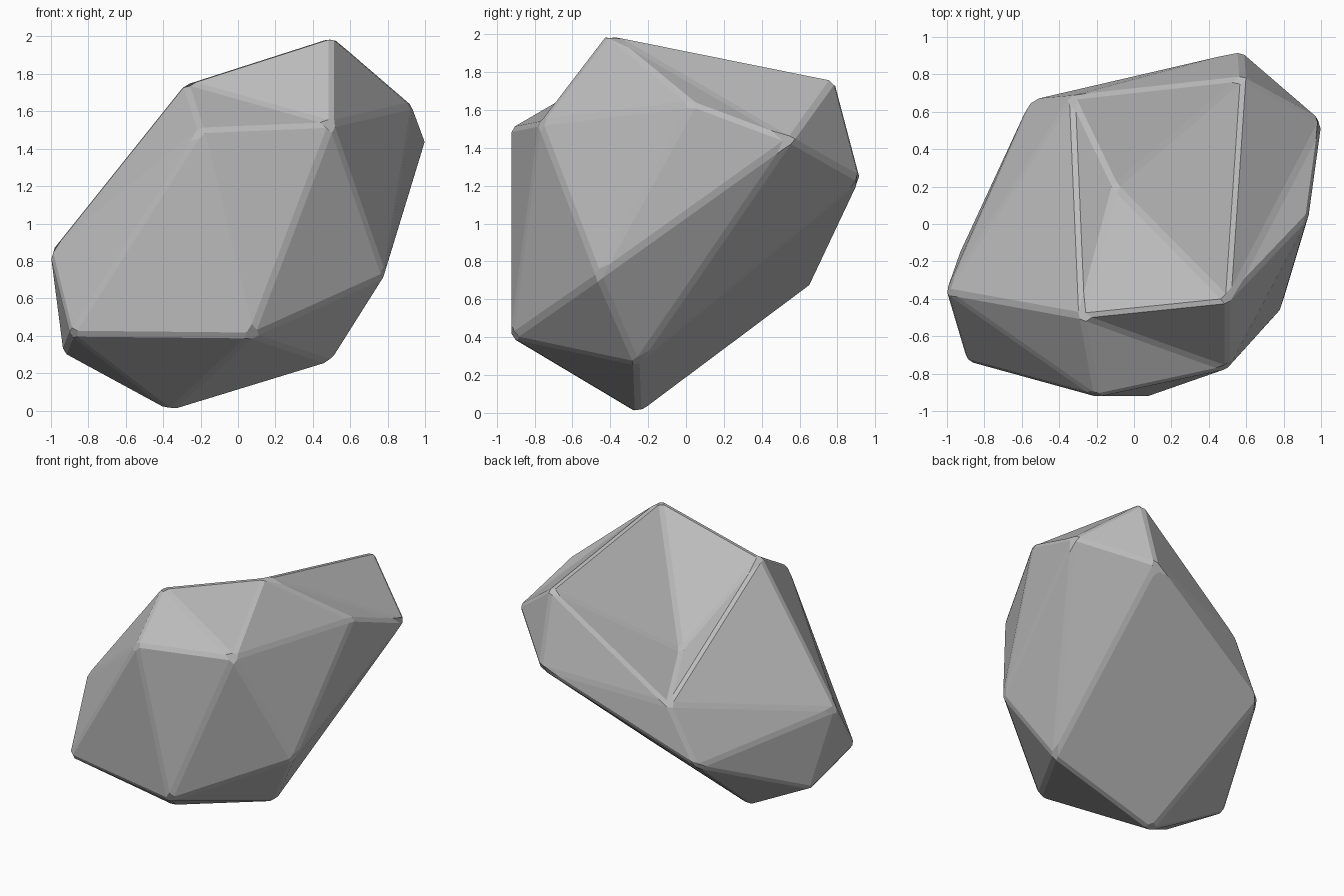
import bpy, bmesh
from mathutils import Vector

old = bpy.data.objects.get("Cube")
if old:
    bpy.data.objects.remove(old, do_unlink=True)

# Stone colour
stone = bpy.data.materials.new("stone grey")
stone.use_nodes = True
grey = (0.5, 0.5, 0.5, 1)
stone.diffuse_color = grey
stone.node_tree.nodes["Principled BSDF"].inputs["Base Color"].default_value = grey

# Corners of the boulder
corners = {
    "peak": (.5, -.41, 2), "crown_right": (-.28, -.49, 1.75),
    "brow_right": (-.2, -.92, 1.5), "brow_left": (.5, -.77, 1.53),
    "chin": (.07, -.92, .4), "toe": (-.89, -.73, .41),
    "flank": (-1, -.36, .85), "base": (-.36, -.25, 0),
    "base_left": (.49, -.26, .26), "hip": (.78, -.46, .72),
    "shoulder": (1, .55, 1.44), "collar": (.93, .04, 1.63),
    "crown_back": (.58, .78, 1.76), "back": (.57, .92, 1.23),
    "ledge": (-.33, .68, 1.1), "heel": (-.93, -.16, .31),
    "back_foot": (-.55, .66, .68),
}
bm = bmesh.new()
centre = Vector((0, 0, 1))
v = {n: bm.verts.new(centre + (Vector(p) - centre) * 1.005) for n, p in corners.items()}
bmesh.ops.convex_hull(bm, input=bm.verts[:])


# Turn an edge across its two triangles to make a shallow dent
def fold(a, b, c, d):
    if bm.edges.get((v[c], v[d])):
        return
    e = bm.edges.get((v[a], v[b]))
    if e:
        bmesh.ops.rotate_edges(bm, edges=[e])


fold("peak", "brow_right", "crown_right", "brow_left")
fold("collar", "crown_back", "peak", "shoulder")

# Hollow in the top
rim = [v[n] for n in ("peak", "crown_back", "ledge", "crown_right")]
roof = [f for f in bm.faces if all(w in rim for w in f.verts)]
bmesh.ops.delete(bm, geom=roof, context="FACES_ONLY")
dip = bm.verts.new((-.1, .2, 1.26))
inner = [e for e in bm.edges if not e.link_faces]
bmesh.ops.delete(bm, geom=inner, context="EDGES")
for a, b in zip(rim, rim[1:] + rim[:1]):
    bm.faces.new((a, b, dip))

bmesh.ops.recalc_face_normals(bm, faces=bm.faces[:])
mesh = bpy.data.meshes.new("boulder")
bm.to_mesh(mesh)
bm.free()
mesh.materials.append(stone)
boulder = bpy.data.objects.new("boulder", mesh)
bpy.context.collection.objects.link(boulder)

# Chipped edges
bevel = boulder.modifiers.new("chipped_edges", "BEVEL")
bevel.width = .02
bevel.segments = 1
bevel.limit_method = "NONE"
